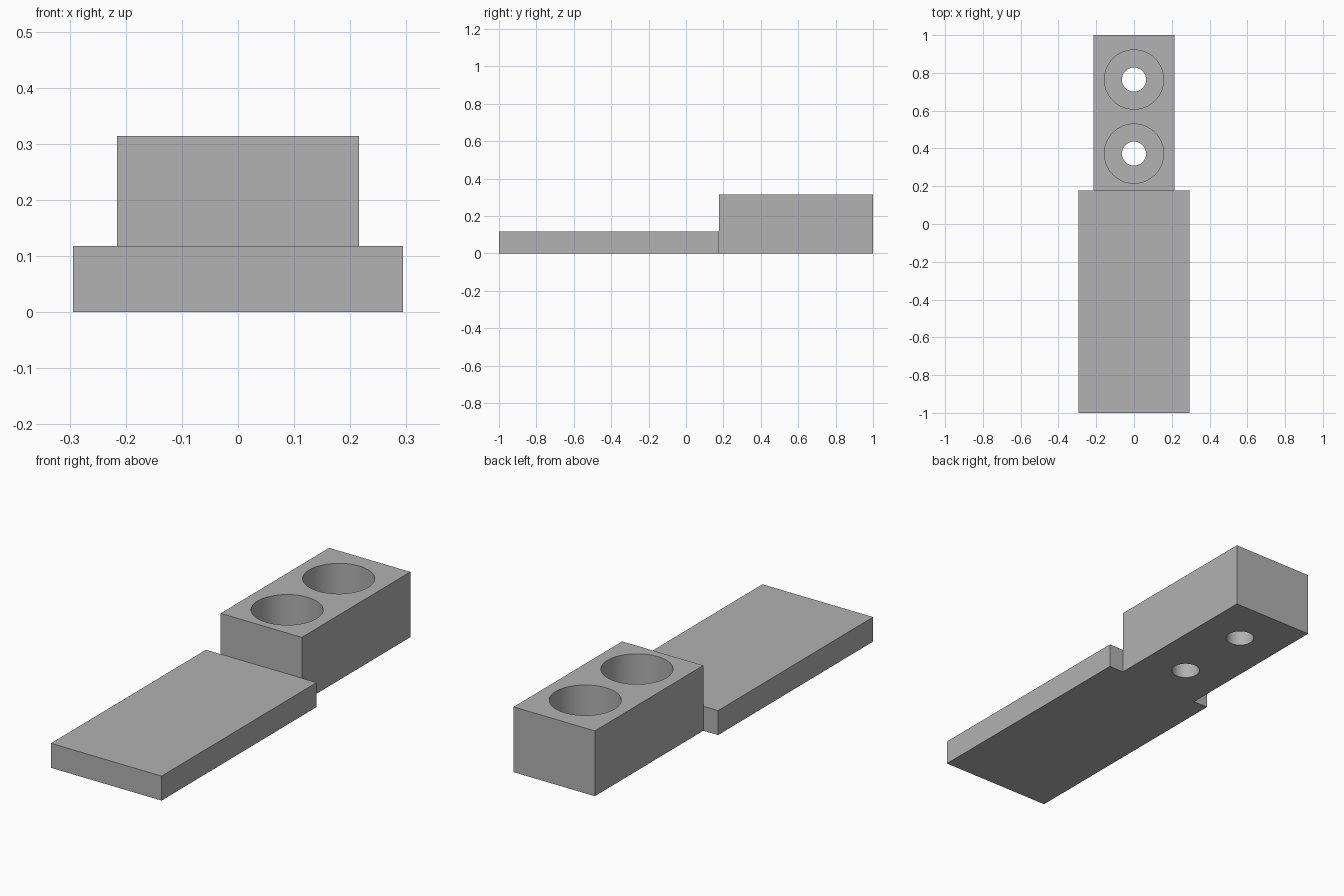
import bpy, bmesh, math

cube = bpy.data.objects.get("Cube")
if cube:
    bpy.data.objects.remove(cube, do_unlink=True)

MM = 2 / 51          # design unit: the part is 51 units long
grey = bpy.data.materials.new("plain grey")
grey.use_nodes = True
grey.diffuse_color = (0.445, 0.445, 0.445, 1)
grey.node_tree.nodes["Principled BSDF"].inputs["Base Color"].default_value = grey.diffuse_color


def box(name, width, y0, y1, height):
    bpy.ops.mesh.primitive_cube_add(size=1, location=(0, (y0 + y1) / 2, height / 2))
    ob = bpy.context.object
    ob.name = name
    ob.scale = (width, y1 - y0, height)
    bpy.ops.object.transform_apply(location=True, scale=True)
    ob.data.materials.append(grey)
    return ob


def cylinder(name, radius, y, z0, z1):
    bpy.ops.mesh.primitive_cylinder_add(vertices=64, radius=radius, depth=z1 - z0,
                                        location=(0, y, (z0 + z1) / 2))
    ob = bpy.context.object
    ob.name = name
    ob.data.materials.append(grey)
    return ob


def combine(target, tool, operation):
    mod = target.modifiers.new(tool.name, "BOOLEAN")
    mod.operation = operation
    mod.solver = "EXACT"
    mod.object = tool
    bpy.context.view_layer.objects.active = target
    bpy.ops.object.modifier_apply(modifier=mod.name)
    bpy.data.objects.remove(tool, do_unlink=True)


# Flat tongue fused with the taller mounting block
split = -1 + 30 * MM
body = box("mounting_bracket", 15 * MM, -1, split, 3 * MM)
combine(body, box("mounting_block", 11 * MM, split, 1, 8 * MM), "UNION")

# Two counterbored screw holes
for from_back in (6, 16):
    y = 1 - from_back * MM
    combine(body, cylinder("screw_hole", 1.63 * MM, y, -0.1, 0.5), "DIFFERENCE")
    combine(body, cylinder("counterbore", 4 * MM, y, 3 * MM, 0.5), "DIFFERENCE")

# Merge coplanar faces, then smooth the bores only
bm = bmesh.new()
bm.from_mesh(body.data)
bmesh.ops.remove_doubles(bm, verts=bm.verts, dist=1e-5)
bmesh.ops.dissolve_limit(bm, angle_limit=math.radians(1), verts=bm.verts, edges=bm.edges)
bm.to_mesh(body.data)
bm.free()

bpy.ops.object.select_all(action="DESELECT")
body.select_set(True)
bpy.context.view_layer.objects.active = body
bpy.ops.object.shade_smooth_by_angle(angle=math.radians(30))
